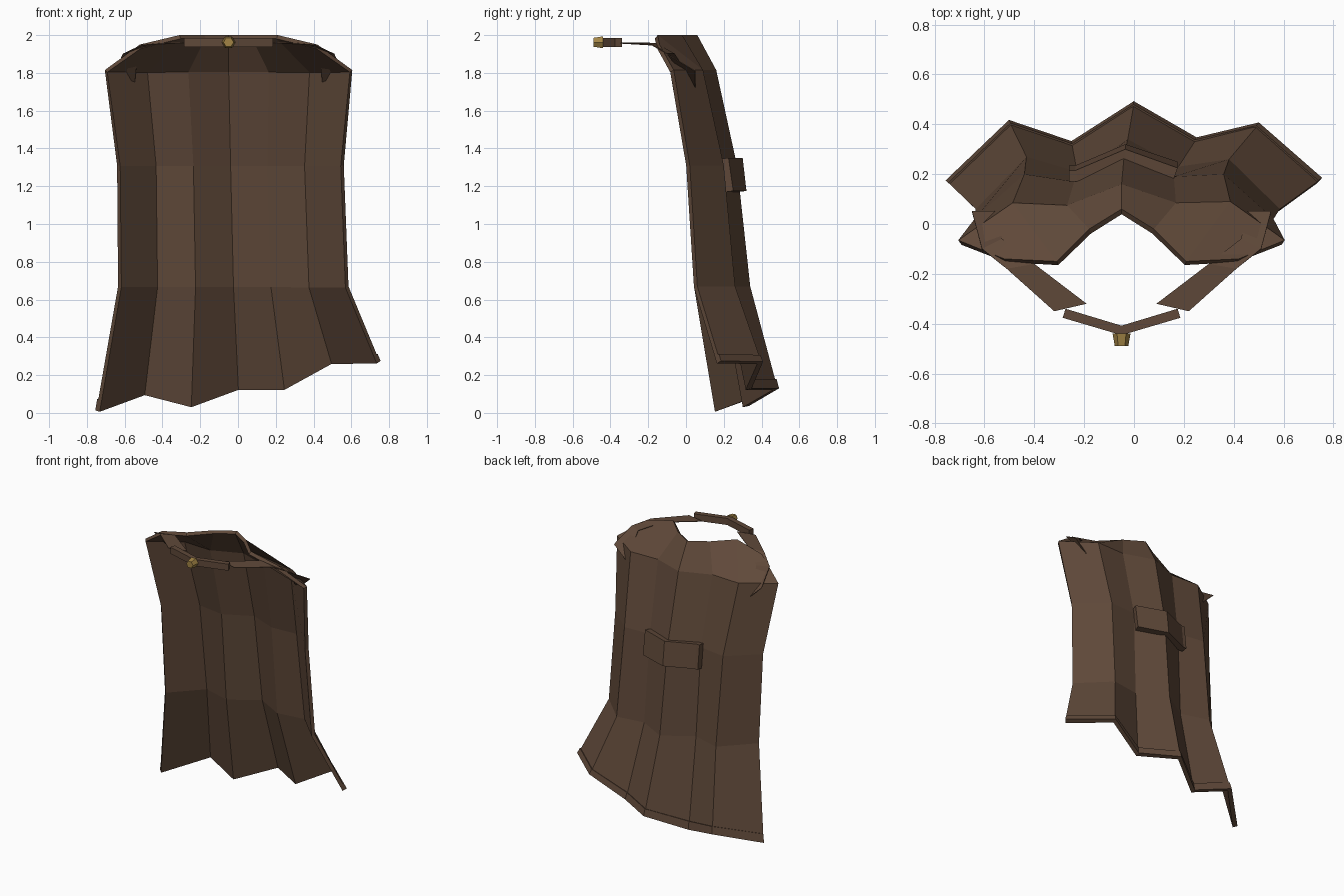
import bpy, math
from mathutils import Vector

if "Cube" in bpy.data.objects:
    bpy.data.objects.remove(bpy.data.objects["Cube"])


def material(name, color):
    m = bpy.data.materials.new(name)
    m.diffuse_color = (*color, 1)
    m.use_nodes = True
    m.node_tree.nodes["Principled BSDF"].inputs["Base Color"].default_value = m.diffuse_color
    return m


CLOTH = material("brown_cloth", (0.115, 0.066, 0.041))
GOLD = material("gold", (0.36, 0.23, 0.06))


def sheet(name, rows, thick=0, mat=CLOTH, offset=-1):
    """Grid surface through rows of points, optionally thickened."""
    n = len(rows[0])
    faces = [(r * n + c, r * n + c + 1, (r + 1) * n + c + 1, (r + 1) * n + c)
             for r in range(len(rows) - 1) for c in range(n - 1)]
    # columns run left to right, rows bottom to top: flip so normals face the back
    me = bpy.data.meshes.new(name)
    me.from_pydata([tuple(p) for row in rows for p in row], [], [f[::-1] for f in faces])
    me.materials.append(mat)
    ob = bpy.data.objects.new(name, me)
    bpy.context.collection.objects.link(ob)
    if thick:
        s = ob.modifiers.new("thickness", 'SOLIDIFY')
        s.thickness = thick
        s.offset = offset
    return ob


def row(xs, ys, zs):
    return [Vector(p) for p in zip(xs, ys, zs)]


def spread(mid, half):
    return [mid + half * k / 3 for k in range(-3, 4)]


# cape: seven fold lines, five rows from hem to neck
hem_row = row(spread(0, .75), (.17, .41, .325, .485, .34, .40, .18),
              (.012, .10, .035, .128, .128, .268, .272))
low_row = row(spread(-.025, .61), (.06, .27, .21, .34, .23, .26, .06), [.67] * 7)
mid_row = row(spread(-.04, .60), (.02, .20, .17, .27, .19, .20, .02), [1.31] * 7)
shoulder_row = row(spread(-.05, .655), (-.065, .085, .075, .16, .085, .09, -.065), [1.815] * 7)
neck_row = row((-.52, -.31, -.18, -.05, .08, .21, .42),
               (-.14, -.15, -.02, .06, -.02, -.15, -.14),
               (1.95, 2, 2, 2, 2, 2, 1.95))
sheet("cape", [hem_row, low_row, mid_row, shoulder_row, neck_row], .025)

# raised hem band along the bottom edge
hem_top = [a.lerp(b, .09) for a, b in zip(hem_row, low_row)]
sheet("hem_band", [hem_row, hem_top], .008, offset=1)

# folded patch on the back
patch_x = (-.26, -.235, -.035, .175)
sheet("back_patch",
      [row(patch_x, (.235, .235, .32, .25), [1.175] * 4),
       row(patch_x, (.215, .215, .30, .225), [1.35] * 4)], .045)

# neck straps running over each shoulder to the clasp
for side, label in ((-1, "left"), (1, "right")):
    def pt(x, y, z):
        return Vector((-.05 + side * x, y, z))
    outer = [pt(.60, .05, 1.81), pt(.56, -.10, 1.90), pt(.46, -.18, 1.947), pt(.27, -.35, 1.957)]
    inner = [pt(.50, .05, 1.715), pt(.48, -.06, 1.90), pt(.35, -.16, 1.957), pt(.14, -.32, 1.96)]
    sheet("strap_" + label, [outer, inner], .004, offset=0)

# clasp bar bent at the middle
bar_x = (-.275, -.05, .175)
sheet("clasp_bar",
      [row(bar_x, (-.34, -.408, -.34), [1.937] * 3),
       row(bar_x, (-.34, -.408, -.34), [1.985] * 3)], .038)

# hexagonal gold stud
bpy.ops.mesh.primitive_cone_add(vertices=6, radius1=.036, radius2=.027, depth=.05,
                                location=(-.05, -.465, 1.962),
                                rotation=(math.pi / 2, math.pi / 6, 0))
stud = bpy.context.object
stud.name = "clasp_stud"
stud.data.materials.append(GOLD)
